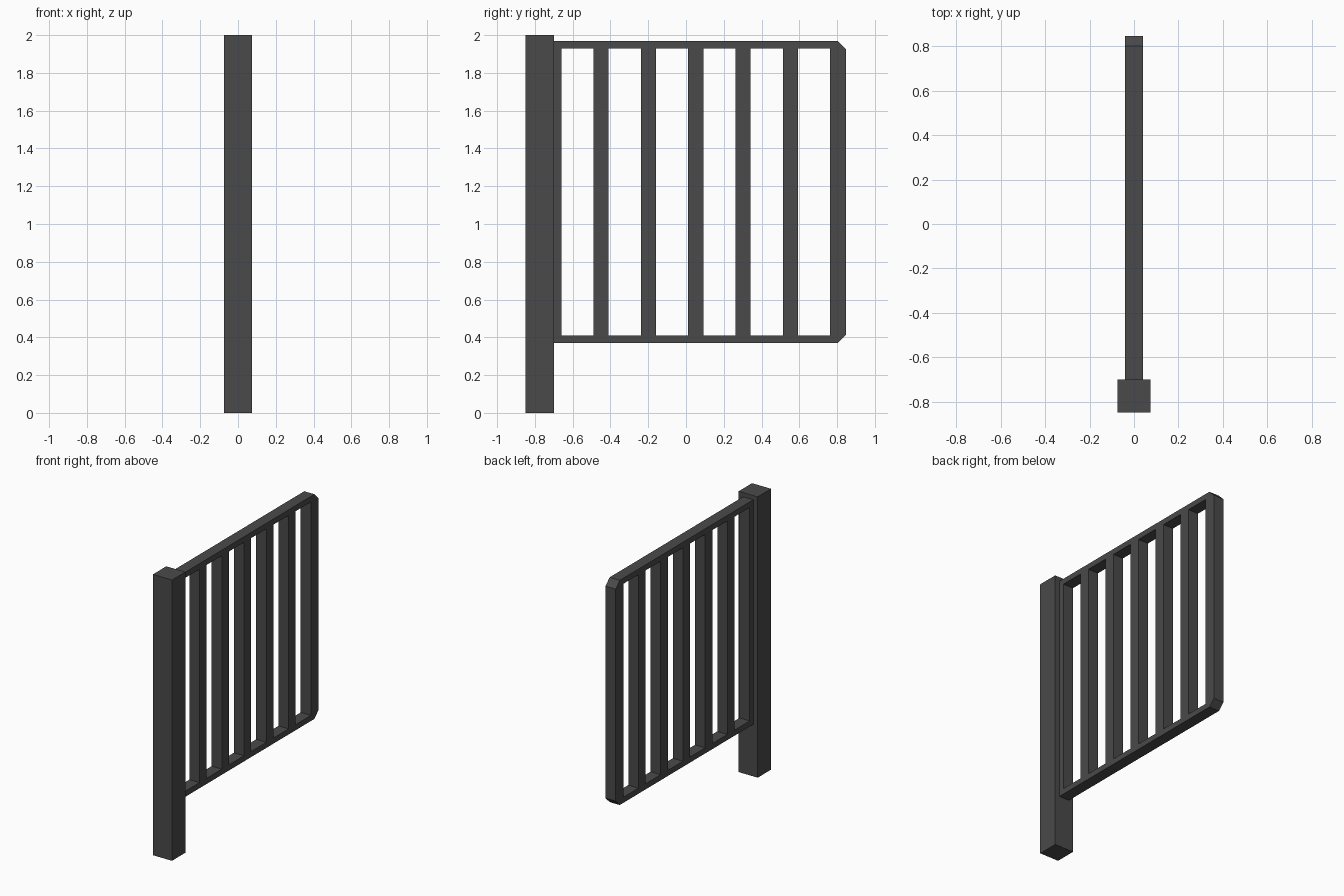
import bpy
import bmesh

cube = bpy.data.objects.get("Cube")
if cube:
    bpy.data.objects.remove(cube, do_unlink=True)

# Dark iron paint
iron = bpy.data.materials.new("dark_grey_iron")
iron.use_nodes = True
colour = (0.068, 0.068, 0.068, 1)
iron.diffuse_color = colour
iron.node_tree.nodes["Principled BSDF"].inputs["Base Color"].default_value = colour


def slab(name, outline, half_width):
    """Extrude a (y, z) outline across x, centred on x = 0."""
    bm = bmesh.new()
    face = bm.faces.new([bm.verts.new((-half_width, y, z)) for y, z in outline])
    result = bmesh.ops.extrude_face_region(bm, geom=[face])
    moved = [v for v in result["geom"] if isinstance(v, bmesh.types.BMVert)]
    bmesh.ops.translate(bm, verts=moved, vec=(2 * half_width, 0, 0))
    bmesh.ops.recalc_face_normals(bm, faces=bm.faces)
    mesh = bpy.data.meshes.new(name)
    bm.to_mesh(mesh)
    bm.free()
    mesh.materials.append(iron)
    obj = bpy.data.objects.new(name, mesh)
    bpy.context.collection.objects.link(obj)
    return obj


def box(name, y0, y1, z0, z1, half_width):
    return slab(name, [(y0, z0), (y1, z0), (y1, z1), (y0, z1)], half_width)


HALF = 0.04
BOTTOM, TOP = 0.37, 1.97
START, END, BACK = -0.70, 0.803, 0.848
RAIL = 0.04

# Square post
box("post", -0.85, START, 0, 2, 0.075)

# Rails
box("bottom_rail", START, END, BOTTOM, BOTTOM + RAIL, HALF)
box("top_rail", START, END, TOP - RAIL, TOP, HALF)

# End stile with chamfered corners
cut = BACK - END
slab("end_stile", [(END, BOTTOM), (BACK, BOTTOM + cut),
                   (BACK, TOP - cut), (END, TOP)], HALF)

# Evenly spaced bars; the outer two are half bars against the post and stile
step = (END - START) / 6
for i in range(7):
    y = START + i * step
    box(f"bar_{i + 1}", max(y - HALF, START), min(y + HALF, END),
        BOTTOM + RAIL, TOP - RAIL, HALF)
